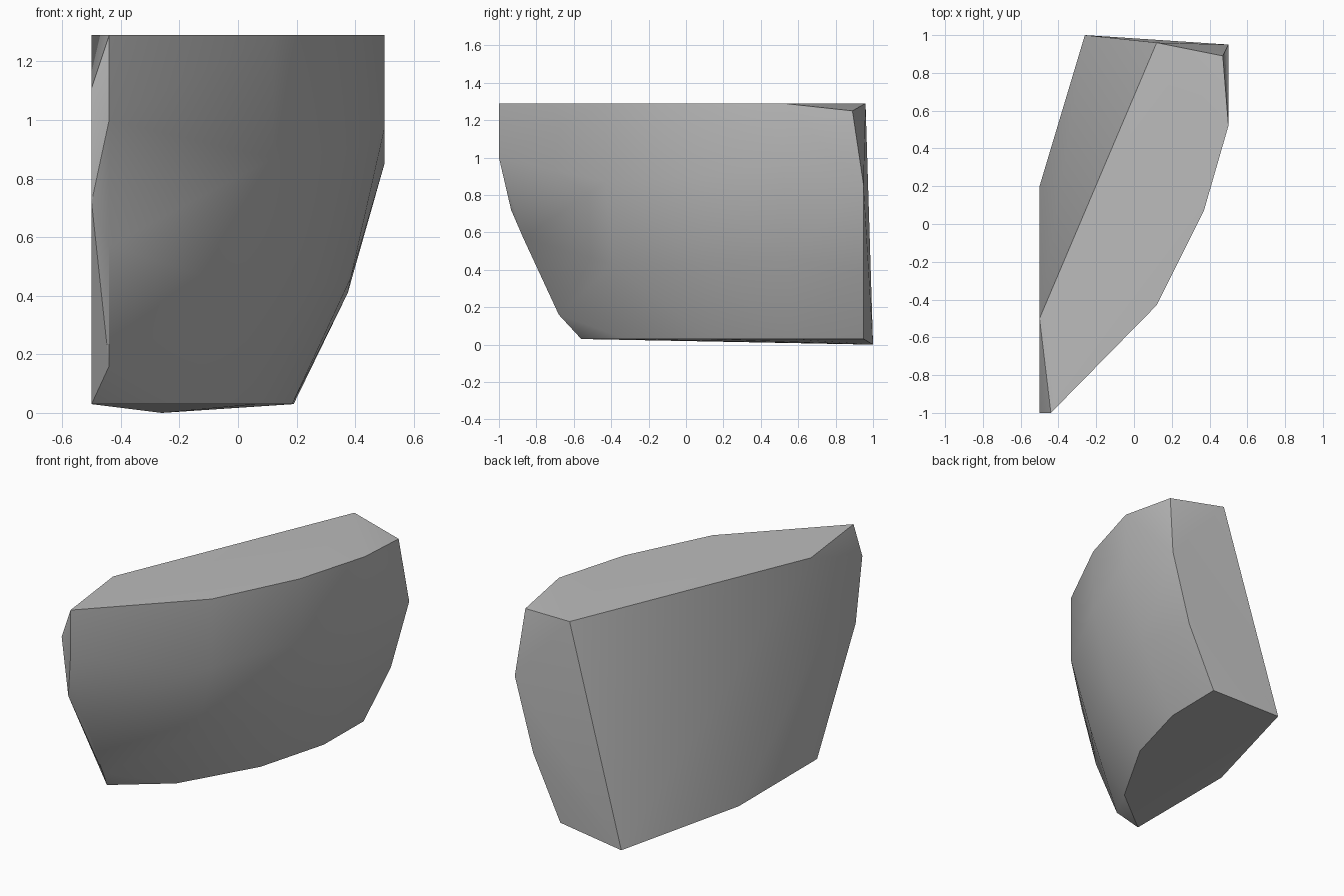
import bpy
import bmesh
import math

cube = bpy.data.objects.get("Cube")
if cube:
    bpy.data.objects.remove(cube, do_unlink=True)

# Stone colour
stone = bpy.data.materials.new("stone_grey")
stone.use_nodes = True
GREY = (0.5, 0.5, 0.5, 1)
stone.diffuse_color = GREY
stone.node_tree.nodes["Principled BSDF"].inputs["Base Color"].default_value = GREY

TOP, LOW, SIDE = 1.29, 0.03, -0.5

# Curved outer side: columns running from the top rim down to the base
columns = [
    [(0.47, 0.89, 1.25), (0.5, 0.95, 0.85), (0.375, 0.95, 0.41), (0.19, 0.95, LOW)],
    [(0.5, 0.52, TOP), (0.5, 0.52, 0.97), (0.385, 0.54, 0.46), (0.185, 0.57, LOW)],
    [(0.37, 0.07, TOP), (0.37, 0.07, 0.9), (0.26, 0.09, 0.43), (0.064, 0.13, LOW)],
    [(0.12, -0.43, TOP), (0.12, -0.43, 0.87), (0.005, -0.39, 0.43), (-0.195, -0.32, LOW)],
    [(-0.44, -1, TOP), (-0.44, -1, 1.0), (-0.44, -0.87, 0.57), (-0.44, -0.68, 0.16)],
]
# Broken flat sides: narrow front edge, then the sloping back faces
break_edge = [(SIDE, -1, 1.11), (SIDE, -0.935, 0.72), (SIDE, -0.56, LOW)]
break_face = [(SIDE, -0.5, TOP), (SIDE, 0.2, LOW), (0.12, 0.96, TOP), (-0.26, 1, 0)]

# Wrap the outline in a closed shell
bm = bmesh.new()
for point in sum(columns, []) + break_edge + break_face:
    bm.verts.new(point)
hull = bmesh.ops.convex_hull(bm, input=bm.verts[:])
loose = [v for v in bm.verts if not v.link_faces]
bmesh.ops.delete(bm, geom=loose, context="VERTS")
bmesh.ops.dissolve_limit(bm, angle_limit=math.radians(1),
                         verts=bm.verts[:], edges=bm.edges[:])
bmesh.ops.recalc_face_normals(bm, faces=bm.faces[:])

mesh = bpy.data.meshes.new("stone_shard")
bm.to_mesh(mesh)
bm.free()
mesh.materials.append(stone)
shard = bpy.data.objects.new("stone_shard", mesh)
bpy.context.collection.objects.link(shard)

# Soft curved side, crisp broken edges
bpy.ops.object.select_all(action="DESELECT")
shard.select_set(True)
bpy.context.view_layer.objects.active = shard
bpy.ops.object.shade_smooth_by_angle(angle=math.radians(32))
